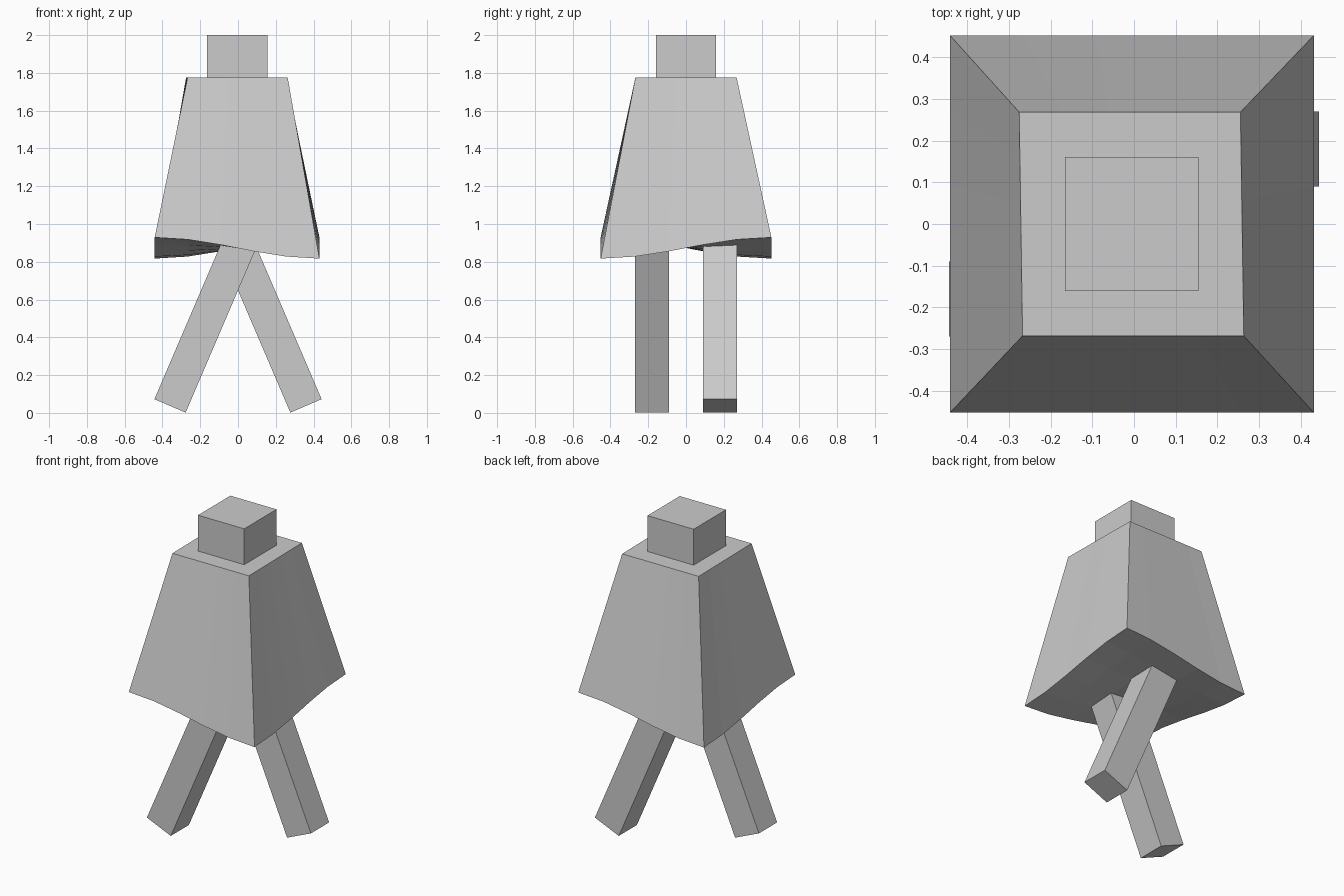
import bpy, bmesh
from math import sin, pi, radians
from mathutils import Matrix

cube = bpy.data.objects.get("Cube")
if cube:
    bpy.data.objects.remove(cube, do_unlink=True)

grey = bpy.data.materials.new("plain_grey")
grey.use_nodes = True
colour = (0.6, 0.6, 0.6, 1)
grey.diffuse_color = colour
grey.node_tree.nodes["Principled BSDF"].inputs["Base Color"].default_value = colour


def add_object(name, bm):
    bmesh.ops.recalc_face_normals(bm, faces=bm.faces)
    mesh = bpy.data.meshes.new(name)
    bm.to_mesh(mesh)
    bm.free()
    mesh.materials.append(grey)
    obj = bpy.data.objects.new(name, mesh)
    bpy.context.collection.objects.link(obj)
    return obj


def box(name, size, matrix):
    bm = bmesh.new()
    bmesh.ops.create_cube(bm, size=1, matrix=matrix @ Matrix.Diagonal((*size, 1)))
    return add_object(name, bm)


# Body: tapered block whose underside is a twisted saddle
bm = bmesh.new()
bmesh.ops.create_grid(bm, x_segments=5, y_segments=5, size=1)
bottom = bm.faces[:]
extruded = bmesh.ops.extrude_face_region(bm, geom=bottom, use_keep_orig=True)
top = {v for v in extruded["geom"] if isinstance(v, bmesh.types.BMVert)}
for v in bm.verts:
    u, w = v.co.x, v.co.y
    if v in top:
        v.co = (0.265 * u - 0.006 - 0.004 * w, 0.268 * w, 1.775)
    else:
        saddle = sin(u * pi / 2) * sin(w * pi / 2)
        v.co = (0.436 * u - 0.005, 0.452 * w, 0.873 + 0.056 * saddle)
add_object("body", bm)

# Head block
box("head", (0.32, 0.32, 0.235), Matrix.Translation((-0.005, 0, 1.8825)))

# Legs swung to opposite sides
for name, side in (("front_leg", -1), ("back_leg", 1)):
    foot = Matrix.Translation((side * 0.36, side * 0.18, 0.037))
    swing = Matrix.Rotation(radians(-23.2 * side), 4, "Y")
    length = 1.0
    box(name, (0.18, 0.18, length),
        foot @ swing @ Matrix.Translation((0, 0, length / 2)))
